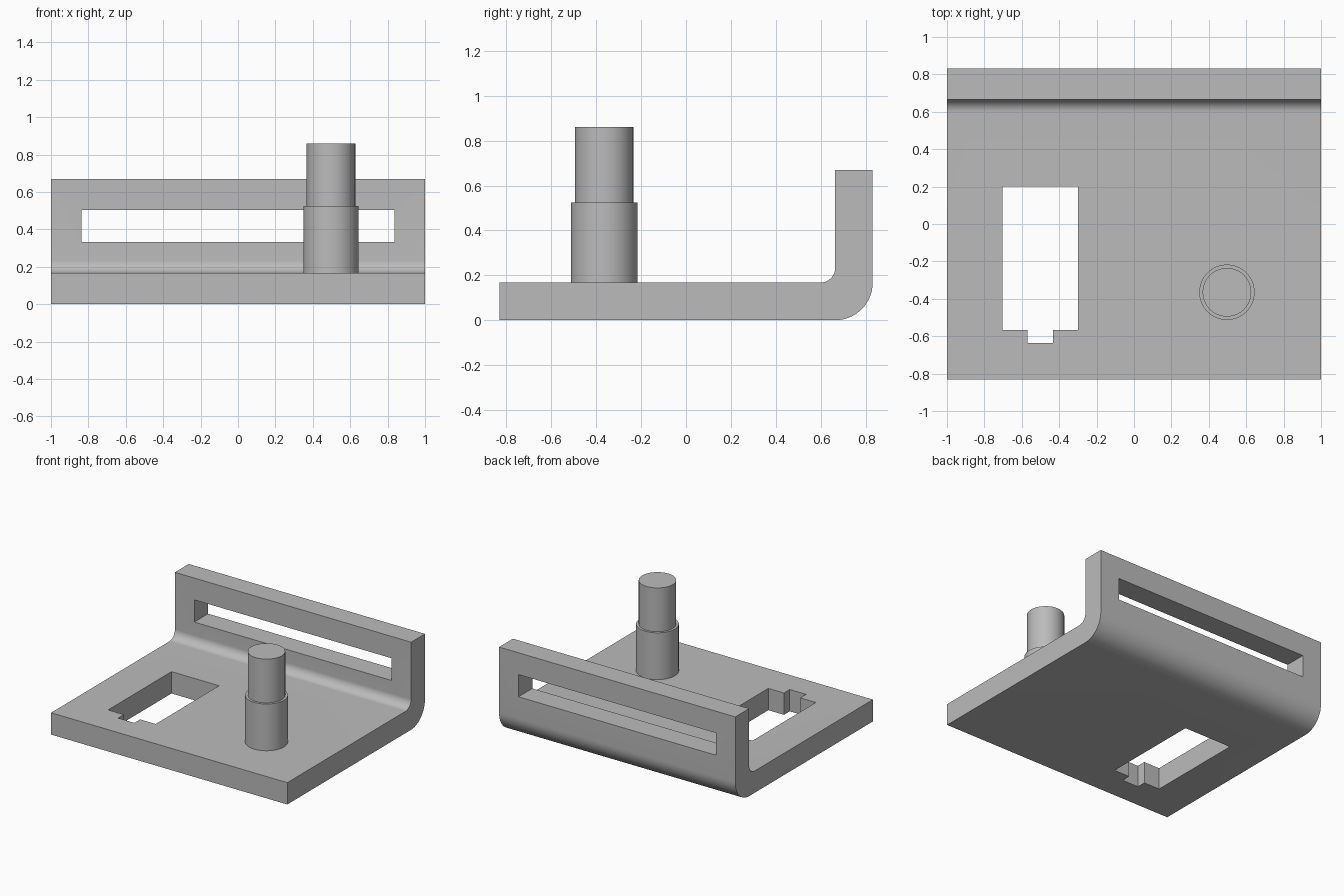
import bpy
import bmesh
from math import cos, sin, radians
from mathutils import Vector

default_cube = bpy.data.objects.get("Cube")
if default_cube:
    bpy.data.objects.remove(default_cube, do_unlink=True)

grey = bpy.data.materials.new("plain grey")
grey.use_nodes = True
GREY = (0.5, 0.5, 0.5, 1)
grey.diffuse_color = GREY
grey.node_tree.nodes["Principled BSDF"].inputs["Base Color"].default_value = GREY

T = 0.167      # plate thickness, also the outer bend radius
HALF_Y = 0.832
TOP = 0.67
BEND = 0.067   # inner bend radius


def prism(name, points, sweep):
    """Closed solid from a flat outline swept along a vector."""
    bm = bmesh.new()
    face = bm.faces.new([bm.verts.new(p) for p in points])
    out = bmesh.ops.extrude_face_region(bm, geom=[face])
    moved = [g for g in out["geom"] if isinstance(g, bmesh.types.BMVert)]
    bmesh.ops.translate(bm, verts=moved, vec=Vector(sweep))
    bmesh.ops.recalc_face_normals(bm, faces=bm.faces)
    mesh = bpy.data.meshes.new(name)
    bm.to_mesh(mesh)
    bm.free()
    mesh.materials.append(grey)
    obj = bpy.data.objects.new(name, mesh)
    bpy.context.collection.objects.link(obj)
    return obj


def arc(cy, cz, r, start, end, steps=16):
    angles = [radians(start + (end - start) * i / steps) for i in range(steps + 1)]
    return [(cy + r * cos(a), cz + r * sin(a)) for a in angles]


def activate(obj):
    bpy.ops.object.select_all(action='DESELECT')
    obj.select_set(True)
    bpy.context.view_layer.objects.active = obj


def cut(target, cutter):
    cutter.hide_render = True
    mod = target.modifiers.new("cut", 'BOOLEAN')
    mod.operation = 'DIFFERENCE'
    mod.solver = 'EXACT'
    mod.object = cutter
    activate(target)
    bpy.ops.object.modifier_apply(modifier=mod.name)
    bpy.data.objects.remove(cutter, do_unlink=True)


# Bent plate: L-shaped side profile swept across the width
inner = HALF_Y - T
profile = [(-HALF_Y, 0)]
profile += arc(inner, T, T, -90, 0)
profile += [(HALF_Y, TOP), (inner, TOP)]
profile += arc(inner - BEND, T + BEND, BEND, 0, -90)
profile += [(-HALF_Y, T)]
plate = prism("bent_plate", [(-1, y, z) for y, z in profile], (2, 0, 0))

# Long slot through the upright flange
slot = [(-0.836, 0.333), (0.836, 0.333), (0.836, 0.503), (-0.836, 0.503)]
cut(plate, prism("slot_cutter", [(x, 0.5, z) for x, z in slot], (0, 0.6, 0)))

# Rectangular opening with a small notch at its front edge
opening = [(-0.703, 0.2), (-0.703, -0.567), (-0.57, -0.567), (-0.57, -0.637),
           (-0.432, -0.637), (-0.432, -0.567), (-0.3, -0.567), (-0.3, 0.2)]
cut(plate, prism("opening_cutter", [(x, y, -0.1) for x, y in opening], (0, 0, 0.5)))

# Stepped round post
post = []
for name, r, z0, z1 in (("post_base", 0.148, T, 0.525),
                        ("post_tip", 0.13, 0.525, 0.86)):
    bpy.ops.mesh.primitive_cylinder_add(vertices=64, radius=r, depth=z1 - z0,
                                        location=(0.497, -0.365, (z0 + z1) / 2))
    part = bpy.context.object
    part.name = name
    part.data.materials.append(grey)
    post.append(part)

for obj in [plate] + post:
    activate(obj)
    bpy.ops.object.shade_smooth_by_angle(angle=radians(30))
